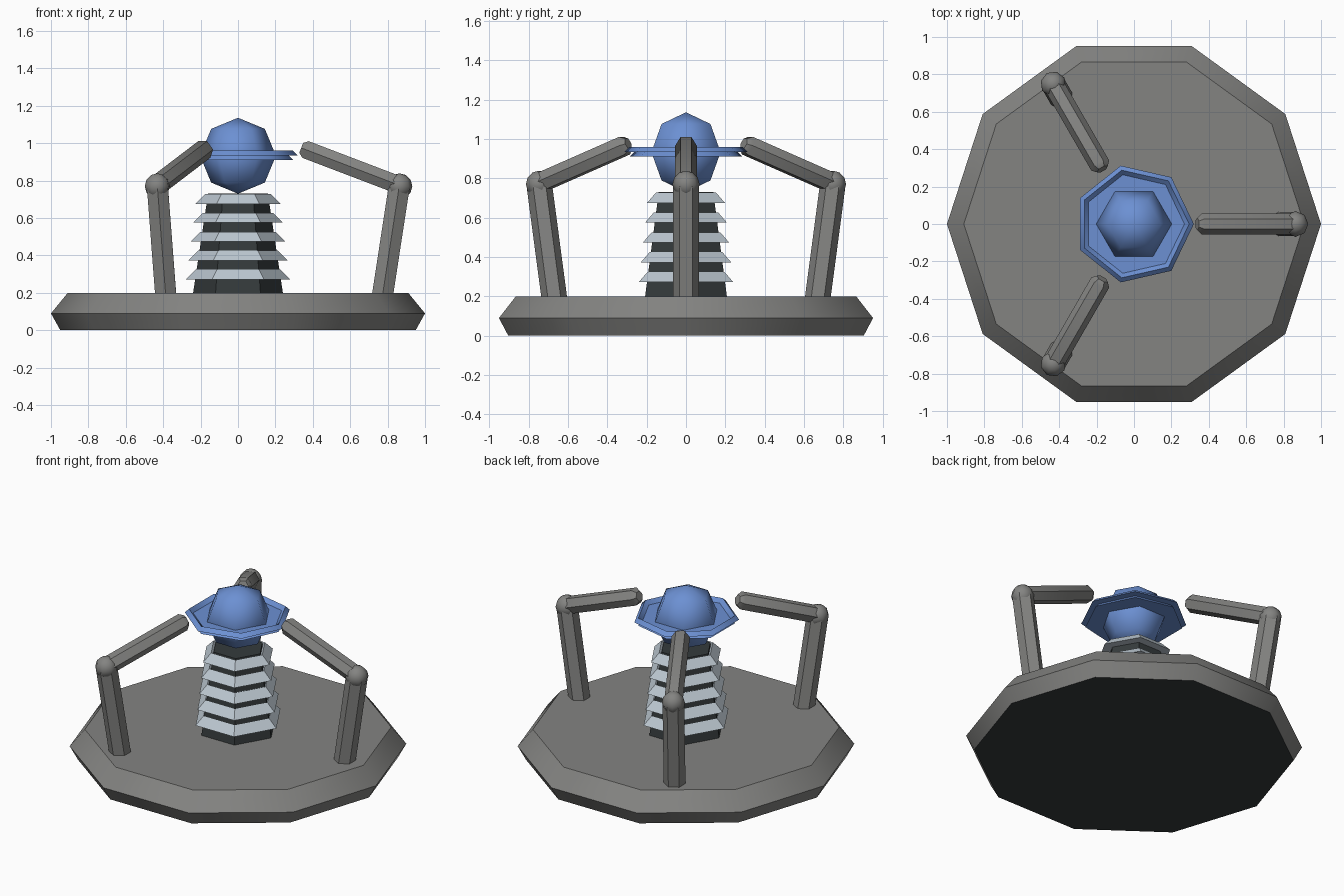
import bpy, bmesh, math
from mathutils import Matrix, Vector

if "Cube" in bpy.data.objects:
    bpy.data.objects.remove(bpy.data.objects["Cube"])


def material(name, r, g, b):
    m = bpy.data.materials.new(name)
    m.diffuse_color = (r, g, b, 1)
    m.use_nodes = True
    m.node_tree.nodes["Principled BSDF"].inputs["Base Color"].default_value = m.diffuse_color
    return m


GREY = material("warm grey", 0.23, 0.23, 0.222)
PALE = material("pale steel", 0.50, 0.57, 0.63)
DARK = material("dark steel", 0.035, 0.043, 0.045)
BLUE = material("blue", 0.15, 0.28, 0.65)


def lathe(name, profile, sides, mats, matrix=Matrix(), loop=False, angle=40):
    """Spin (radius, height) points round z; loop closes the profile into a ring."""
    bm = bmesh.new()
    rings = []
    for r, z in profile:
        if r == 0:
            rings.append([bm.verts.new((0, 0, z))] * sides)
        else:
            rings.append([bm.verts.new((r * math.cos(math.tau * i / sides),
                                        r * math.sin(math.tau * i / sides), z))
                          for i in range(sides)])
    pairs = list(zip(rings, rings[1:]))
    if loop:
        pairs.append((rings[-1], rings[0]))
    for a, b in pairs:
        for i in range(sides):
            j = (i + 1) % sides
            bm.faces.new(list(dict.fromkeys((a[i], a[j], b[j], b[i]))))
    if not loop:
        if profile[0][0] > 0:
            bm.faces.new(rings[0][::-1])
        if profile[-1][0] > 0:
            bm.faces.new(rings[-1])
    bmesh.ops.recalc_face_normals(bm, faces=bm.faces)
    if len(mats) > 1:  # second colour goes on the underside
        for f in bm.faces:
            f.material_index = 1 if f.normal.z < -0.99 else 0
    bm.transform(matrix)
    me = bpy.data.meshes.new(name)
    bm.to_mesh(me)
    bm.free()
    ob = bpy.data.objects.new(name, me)
    bpy.context.collection.objects.link(ob)
    for m in mats:
        me.materials.append(m)
    bpy.ops.object.select_all(action='DESELECT')
    ob.select_set(True)
    bpy.context.view_layer.objects.active = ob
    bpy.ops.object.shade_smooth_by_angle(angle=math.radians(angle))
    return ob


def ball(r, z, rings):
    return [(0 if k in (0, rings) else r * math.sin(math.pi * k / rings),
             z - r * math.cos(math.pi * k / rings)) for k in range(rings + 1)]


def diamond(major, minor, z):
    return [(major + minor, z), (major, z + minor), (major - minor, z), (major, z - minor)]


def rod(name, p, q, r, turn):
    """Six-sided rod from p to q in the xz plane with a chamfered far end."""
    p, q = Vector(p), Vector(q)
    axis = (q - p).normalized()
    t = Vector((0, 1, 0))
    m = Matrix((t, axis.cross(t), axis)).transposed().to_4x4()
    length = (q - p).length
    lathe(name, [(r, 0), (r, length - 0.025), (r * 0.6, length)], 6, [GREY],
          turn @ Matrix.Translation(p) @ m)


# Ten-sided base with dark underside
lathe("base", [(0.95, 0), (1.0, 0.09), (0.91, 0.2)], 10, [GREY, DARK])

# Tapered core with five coils
lathe("core", [(0.24, 0.2), (0.16, 0.73)], 6, [DARK])
for i in range(5):
    lathe(f"coil_{i + 1}", diamond(0.226 - 0.0125 * i, 0.052, 0.272 + 0.101 * i), 6, [PALE])

# Floating orb and its ring
lathe("orb", ball(0.203, 0.933, 4), 6, [BLUE], angle=80)
lathe("orb_ring", diamond(0.295, 0.025, 0.935), 7, [BLUE])

# Three jointed arms
for i in range(3):
    turn = Matrix.Rotation(math.tau * i / 3, 4, 'Z')
    rod(f"lower_arm_{i + 1}", (0.77, 0, 0.17), (0.865, 0, 0.79), 0.065, turn)
    lathe(f"elbow_{i + 1}", ball(0.069, 0, 6), 8, [GREY],
          turn @ Matrix.Translation((0.863, 0, 0.77)), angle=50)
    rod(f"upper_arm_{i + 1}", (0.863, 0, 0.775), (0.338, 0, 0.975), 0.055, turn)
